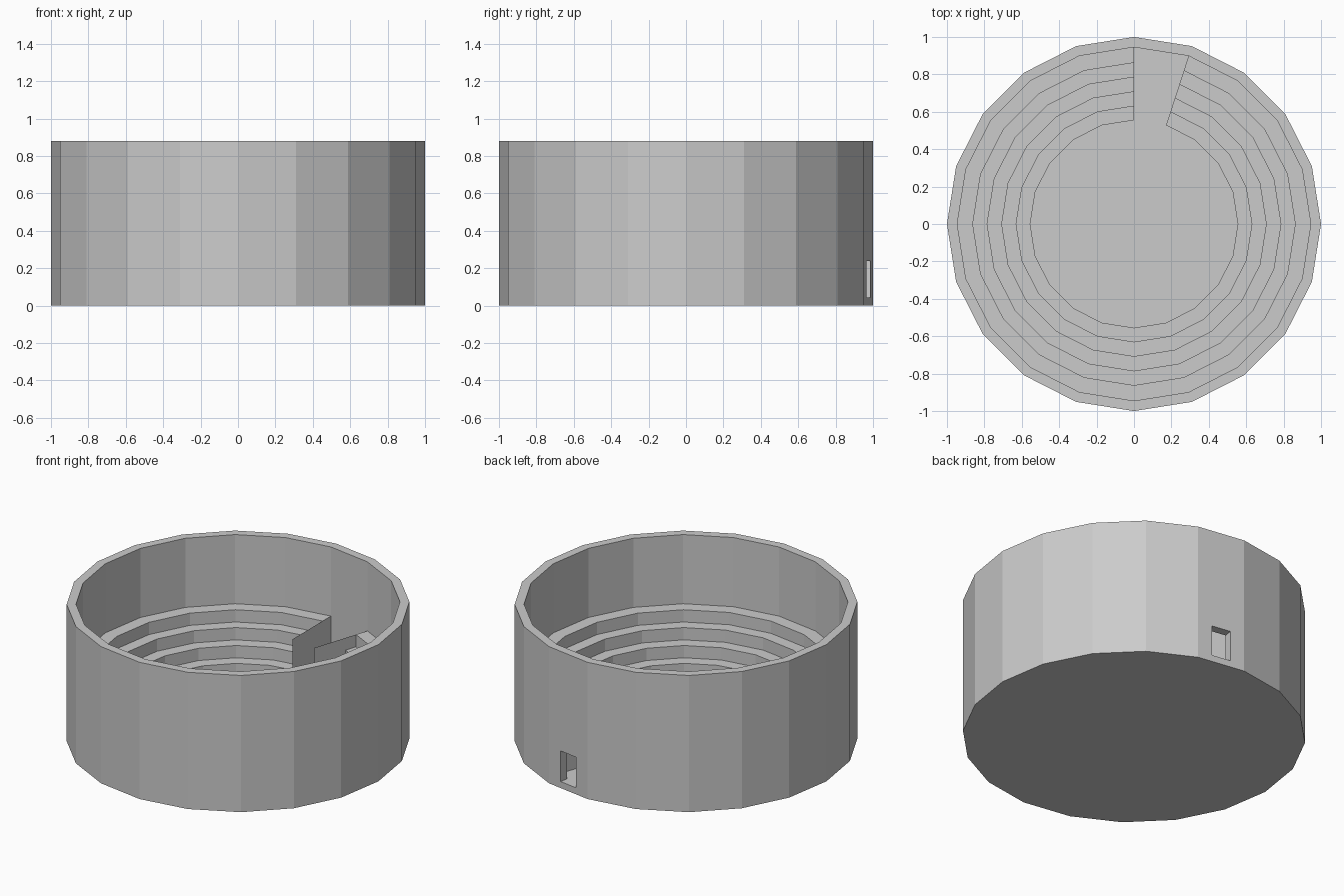
import bpy, bmesh
from math import cos, sin, radians

if "Cube" in bpy.data.objects:
    bpy.data.objects.remove(bpy.data.objects["Cube"])

STEP = radians(18)          # 20-sided plan
FLOOR, TOP = 0.04, 0.88
RADII = [0.555, 0.63, 0.707, 0.785, 0.862, 0.945]
RISE = 0.079
TIER_TOP = FLOOR + RISE * 5


def new_object(name, bm):
    mesh = bpy.data.meshes.new(name)
    bm.to_mesh(mesh)
    bm.free()
    obj = bpy.data.objects.new(name, mesh)
    bpy.context.collection.objects.link(obj)
    return obj


def sweep(name, profile, first, segments):
    """Sweep an (r, z) profile around z in 18 degree steps."""
    bm = bmesh.new()
    rings = []
    for i in range(first, first + segments + 1):
        a = i * STEP
        rings.append([bm.verts.new((r * cos(a), r * sin(a), z)) for r, z in profile])
    for a, b in zip(rings, rings[1:]):
        for k in range(len(profile) - 1):
            bm.faces.new((a[k], b[k], b[k + 1], a[k + 1]))
    bmesh.ops.remove_doubles(bm, verts=bm.verts, dist=1e-5)
    bmesh.ops.dissolve_degenerate(bm, edges=bm.edges, dist=1e-5)
    # merge the flat discs into single polygons
    bmesh.ops.dissolve_limit(bm, angle_limit=radians(1), verts=bm.verts, edges=bm.edges)
    bmesh.ops.recalc_face_normals(bm, faces=bm.faces)
    return new_object(name, bm)


# outer wall with floor slab
R = RADII[-1]
wall = sweep("outer_wall", [(0, 0), (1, 0), (1, TOP), (R, TOP), (R, FLOOR), (0, FLOOR)], 0, 20)

# doorway through the wall, in the facet between 72 and 90 degrees
bpy.ops.mesh.primitive_cube_add(size=1)
cutter = bpy.context.object
cutter.name = "doorway_cutter"
mid = radians(81)
cutter.scale = (0.2, 0.125, 0.197)
cutter.rotation_euler = (0, 0, mid)
cutter.location = (0.96 * cos(mid), 0.96 * sin(mid), 0.1405)
mod = wall.modifiers.new("doorway", "BOOLEAN")
mod.operation = "DIFFERENCE"
mod.solver = "EXACT"
mod.object = cutter
bpy.context.view_layer.objects.active = wall
bpy.ops.object.select_all(action="DESELECT")
wall.select_set(True)
bpy.ops.object.modifier_apply(modifier=mod.name)
bpy.data.objects.remove(cutter)

# stepped seating, leaving one facet open as the entrance passage
steps = [(RADII[0], FLOOR)]
for i in range(5):
    z = FLOOR + RISE * (i + 1)
    steps += [(RADII[i], z), (RADII[i + 1], z)]
seats = sweep("seating_tiers", steps, 5, 19)
seats.data.flip_normals() if seats.data.polygons[0].normal.z < -0.5 else None

# thin flat-topped panels either side of the passage
for name, deg in (("passage_panel_left", 90), ("passage_panel_right", 72)):
    a = radians(deg)
    bm = bmesh.new()
    corners = [(RADII[0], FLOOR), (R, FLOOR), (R, TIER_TOP), (RADII[0], TIER_TOP)]
    quad = bm.faces.new([bm.verts.new((r * cos(a), r * sin(a), z)) for r, z in corners])
    if deg == 72:
        quad.normal_flip()
    new_object(name, bm)
